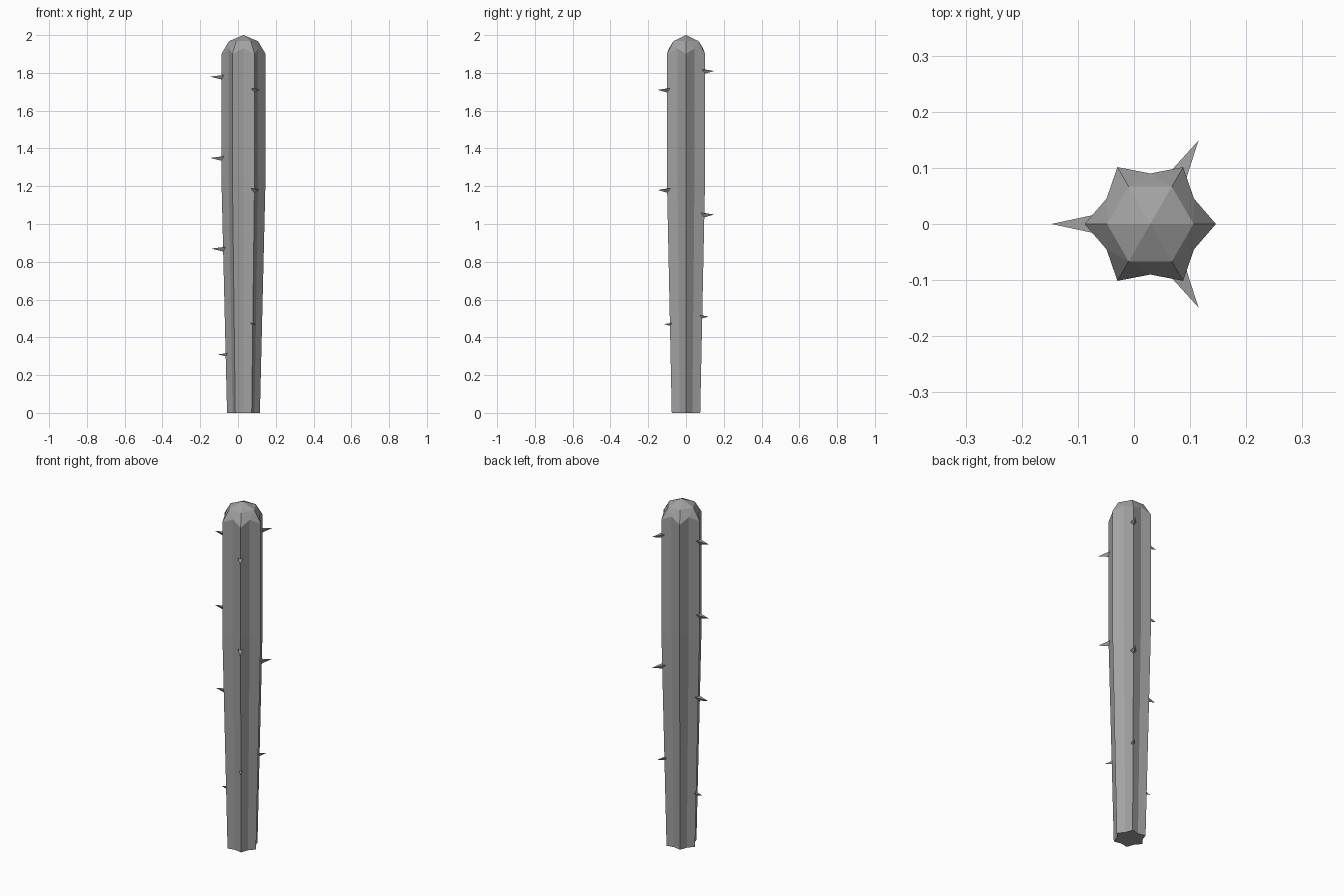
import bpy, bmesh
from math import cos, sin, pi, radians
from mathutils import Vector

cube = bpy.data.objects.get("Cube")
if cube:
    bpy.data.objects.remove(cube)

CENTRE_X = 0.029
BEND_Z = 1.25          # taper ends here
RIDGES = 6


def make_material(name, rgb):
    mat = bpy.data.materials.new(name)
    mat.use_nodes = True
    mat.diffuse_color = (*rgb, 1)
    mat.node_tree.nodes["Principled BSDF"].inputs["Base Color"].default_value = (*rgb, 1)
    return mat


grey = make_material("plain grey", (0.36, 0.36, 0.36))


def make_object(name, bm):
    bmesh.ops.recalc_face_normals(bm, faces=bm.faces)
    mesh = bpy.data.meshes.new(name)
    bm.to_mesh(mesh)
    bm.free()
    mesh.materials.append(grey)
    obj = bpy.data.objects.new(name, mesh)
    obj.location.x = CENTRE_X
    bpy.context.collection.objects.link(obj)
    return obj


def polar(r, angle, z):
    return Vector((r * cos(angle), r * sin(angle), z))


def ridge_radius(z):
    return 0.087 + 0.030 * min(z / BEND_Z, 1)


# Fluted shaft with a faceted dome
bm = bmesh.new()
rings = []
for z, valley_z in ((0, 0), (BEND_Z, BEND_Z), (1.9, 1.93)):
    r = ridge_radius(z)
    rings.append([bm.verts.new(polar(r * (0.77 if i % 2 else 1), i * pi / RIDGES,
                                     valley_z if i % 2 else z))
                  for i in range(2 * RIDGES)])
n = 2 * RIDGES
for low, high in zip(rings, rings[1:]):
    for i in range(n):
        j = (i + 1) % n
        bm.faces.new((low[i], low[j], high[j], high[i]))
bm.faces.new(rings[0][::-1])

rim = rings[-1]
crown = [bm.verts.new(polar(0.077, k * 2 * pi / RIDGES, 1.968)) for k in range(RIDGES)]
apex = bm.verts.new((0, 0, 2))
for k in range(RIDGES):
    a, b = crown[k], crown[(k + 1) % RIDGES]
    ridge, valley, following = rim[2 * k], rim[2 * k + 1], rim[(2 * k + 2) % n]
    bm.faces.new((ridge, valley, a))
    bm.faces.new((valley, following, b))
    bm.faces.new((valley, b, a))
    bm.faces.new((a, b, apex))
make_object("club_shaft", bm)


# Three-sided thorns standing on every other ridge: height, tip radius
def add_thorn(name, degrees, z, tip_r):
    size = (tip_r - ridge_radius(z)) / 0.06
    base_r = tip_r - 0.087 * size
    angle = radians(degrees)
    side = Vector((-sin(angle), cos(angle), 0))
    bm = bmesh.new()
    tip = bm.verts.new(polar(tip_r, angle, z))
    base = [bm.verts.new(polar(base_r, angle, z + up * size) + side * across * size)
            for across, up in ((-0.0187, 0.0108), (0.0187, 0.0108), (0, -0.0216))]
    bm.faces.new(base)
    for i in range(3):
        bm.faces.new((base[i], base[(i + 1) % 3], tip))
    make_object(name, bm)


thorns = {
    "right": (180, ((0.31, 0.137), (0.87, 0.17), (1.35, 0.176), (1.78, 0.176))),
    "front": (-60, ((0.47, 0.133), (1.18, 0.172), (1.71, 0.172))),
    "back": (60, ((0.51, 0.139), (1.05, 0.172), (1.81, 0.172))),
}
for row, (degrees, places) in thorns.items():
    for i, (z, tip_r) in enumerate(places, 1):
        add_thorn(f"{row}_thorn_{i}", degrees, z, tip_r)
